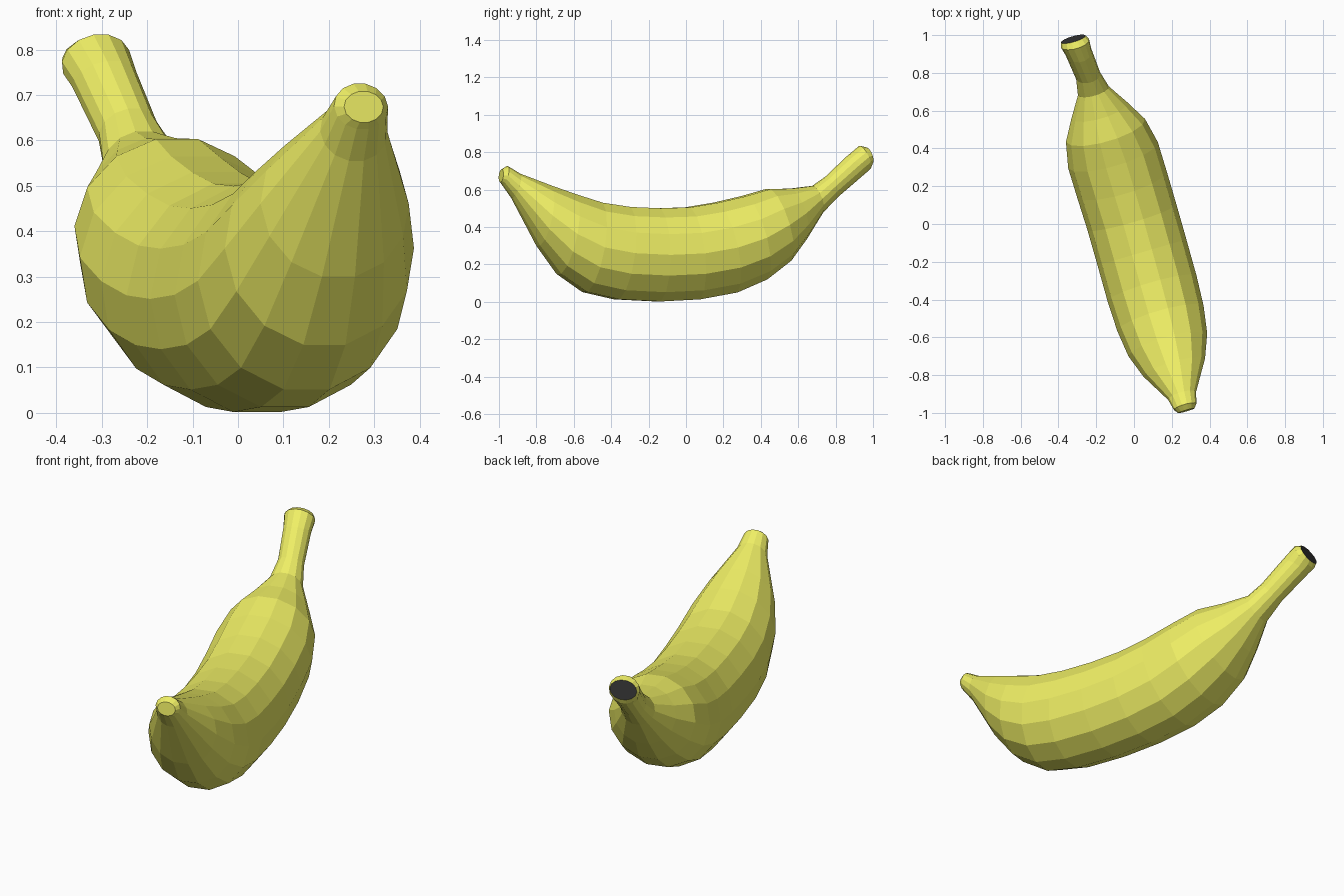
import bpy, bmesh, math
from mathutils import Vector

SIDES = 14
# Each ring: underside (y, z), upper side (y, z), half width; from blossom tip to stem end
RINGS = [
    (-0.992, 0.640, -0.985, 0.708, 0.045),
    (-0.98, 0.625, -0.955, 0.725, 0.062),
    (-0.93, 0.555, -0.89, 0.685, 0.077),
    (-0.79, 0.300, -0.73, 0.622, 0.170),
    (-0.68, 0.150, -0.60, 0.575, 0.217),
    (-0.54, 0.052, -0.46, 0.530, 0.238),
    (-0.37, 0.013, -0.31, 0.507, 0.245),
    (-0.15, 0.002, -0.15, 0.500, 0.245),
    (0.06, 0.013, 0.01, 0.505, 0.245),
    (0.26, 0.050, 0.16, 0.530, 0.247),
    (0.42, 0.120, 0.31, 0.565, 0.247),
    (0.55, 0.220, 0.44, 0.603, 0.218),
    (0.64, 0.340, 0.56, 0.605, 0.155),
    (0.73, 0.480, 0.68, 0.620, 0.085),
    (0.82, 0.570, 0.75, 0.670, 0.066),
    (0.965, 0.695, 0.86, 0.775, 0.070),
    (0.985, 0.715, 0.93, 0.833, 0.078),
    (0.993, 0.738, 0.965, 0.825, 0.068),
]
LATERAL = Vector((0.96, 0.28, 0))
FLAT = 1 / math.cos(math.pi / SIDES)  # rings have a flat at top and bottom


def axis_point(y, z):
    slope = 0.305 if y > 0 else 0.28
    return Vector((-slope * y - 0.1 * max(0, y - 0.75), y, z))


def material(name, color):
    m = bpy.data.materials.new(name)
    m.diffuse_color = (*color, 1)
    return m


# Rings lofted along the curved fruit
bm = bmesh.new()
loops = []
for y0, z0, y1, z1, half in RINGS:
    low, high = axis_point(y0, z0), axis_point(y1, z1)
    mid, up = (low + high) / 2, (high - low) / 2 * FLAT
    loops.append([])
    for i in range(SIDES):
        a = math.tau * (i + 0.5) / SIDES
        loops[-1].append(bm.verts.new(mid + up * math.cos(a) + LATERAL * half * math.sin(a)))

for a, b in zip(loops, loops[1:]):
    for i in range(SIDES):
        j = (i + 1) % SIDES
        bm.faces.new((a[i], a[j], b[j], b[i]))

# Blossom tip and dark cut stem end
bm.faces.new(loops[0])
bm.faces.new(loops[-1]).material_index = 1
bmesh.ops.recalc_face_normals(bm, faces=bm.faces)

mesh = bpy.data.meshes.new("banana")
bm.to_mesh(mesh)
bm.free()
mesh.materials.append(material("yellow peel", (0.86, 0.86, 0.13)))
mesh.materials.append(material("dark stem end", (0.03, 0.03, 0.03)))
banana = bpy.data.objects.new("banana", mesh)
bpy.context.collection.objects.link(banana)
